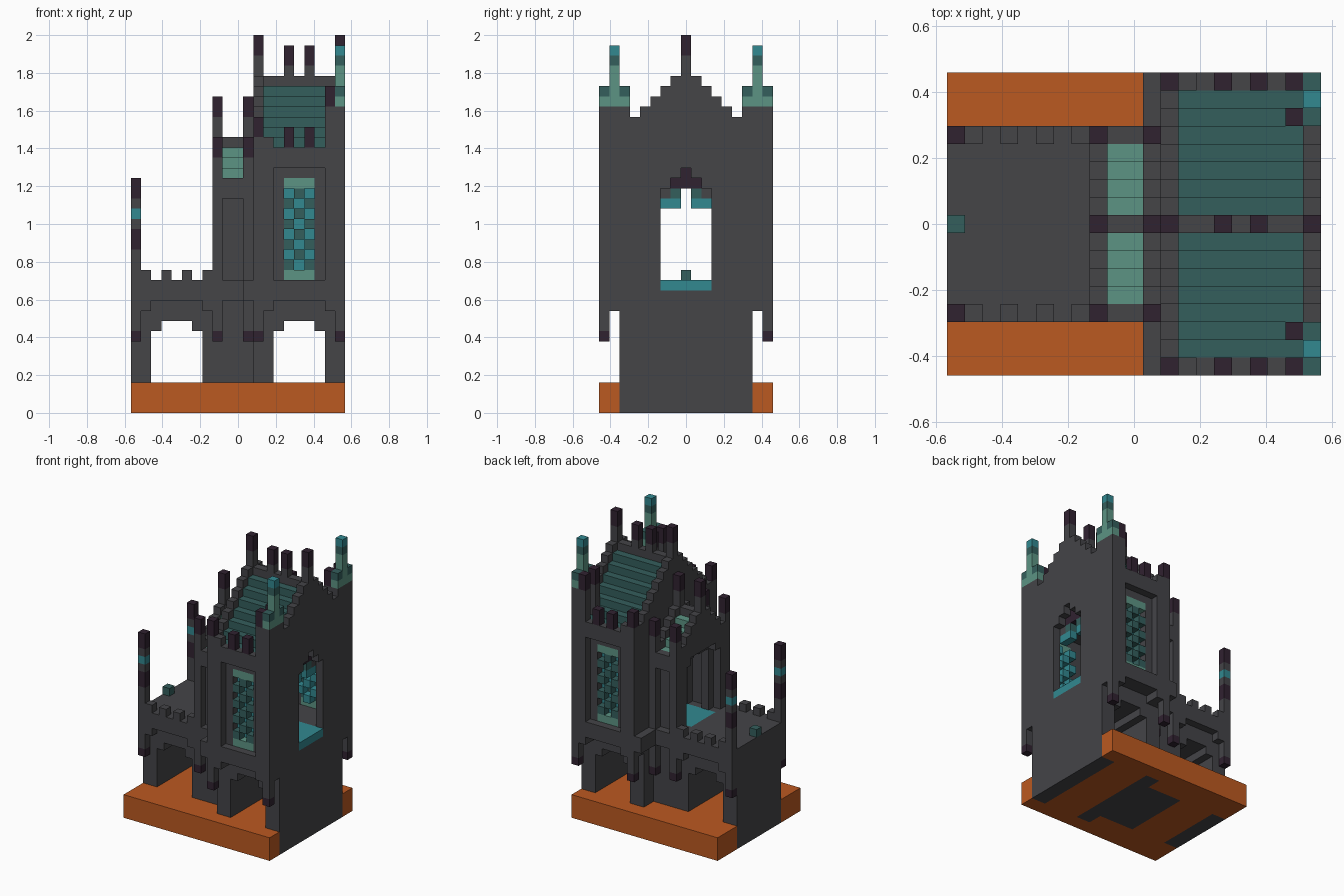
import bpy, bmesh
from mathutils import Vector

UNIT = 2 / 37                      # edge of one block
SIZE_X, SIZE_Y = 21, 17
PALETTE = {
    "stone": (0.058, 0.058, 0.064),
    "dark_plum": (0.030, 0.016, 0.030),
    "terracotta": (0.50, 0.10, 0.015),
    "pale_green": (0.107, 0.296, 0.231),
    "deep_green": (0.034, 0.112, 0.107),
    "teal": (0.032, 0.246, 0.279),
}
NAMES = list(PALETTE)
cells = {}                         # block position -> (part, colour)

cube = bpy.data.objects.get("Cube")
if cube:
    bpy.data.objects.remove(cube, do_unlink=True)


def block(part, colour, x, y, z, mirror=False):
    """Fill (or carve, when part is None) a box; ranges are (start, end) or one index."""
    x, y, z = [(r, r + 1) if isinstance(r, int) else r for r in (x, y, z)]
    for i in range(*x):
        for j in range(*y):
            for k in range(*z):
                for jj in {j, SIZE_Y - 1 - j} if mirror else {j}:
                    if part is None:
                        cells.pop((i, jj, k), None)
                    else:
                        cells[i, jj, k] = (part, colour)


def pair(part, colour, x, y, z):
    block(part, colour, x, y, z, mirror=True)


def carve(x, y, z):
    block(None, None, x, y, z, mirror=True)


def capped_post(part, x, y, z, cap):
    """Stone post with a two-block dark cap."""
    pair(part, "stone", x, y, (z, cap))
    pair(part, "dark_plum", x, y, (cap, cap + 2))


WING_Y, TOWER_Y = (4, 13), (2, 15)

# Base slab, with the piers running down through it
block("base", "terracotta", (0, SIZE_X), (0, SIZE_Y), (0, 3))
for x, y in (((0, 2), WING_Y), ((7, 12), WING_Y), ((12, 14), TOWER_Y), ((19, 21), TOWER_Y)):
    block("piers", "stone", x, y, (0, 9))
for x, y in ((2, WING_Y), (6, WING_Y), (14, TOWER_Y), (18, TOWER_Y)):
    block("arch_haunches", "stone", x, y, 8)

# Floors above the arches and the overhanging bands
block("wing_floor", "stone", (0, 12), WING_Y, (9, 13))
block("tower_floor", "stone", (12, 21), TOWER_Y, (9, 13))
block("wing_floor", "stone", (0, 12), (3, 14), (11, 13))
block("tower_floor", "stone", (11, 21), (0, SIZE_Y), (11, 13))
for x in ((0, 2), (7, 9), 11):
    pair("corbels", "stone", x, 3, 10)
for x in ((12, 14), (19, 21)):
    pair("corbels", "stone", x, (0, 2), 10)
for x, y in ((0, 3), (8, 3), (11, 3), (12, 0), (20, 0)):
    pair("hanging_posts", "stone", x, y, (8, 10))
    pair("hanging_posts", "dark_plum", x, y, 7)

# Wing parapet, corner posts and small deck block
for x in (1, 3, 5, 7):
    pair("wing_parapet", "stone", x, 3, 13)
pair("wing_posts", "stone", 0, 3, (13, 21))
pair("wing_posts", "dark_plum", 0, 3, (16, 18))
pair("wing_posts", "teal", 0, 3, 19)
pair("wing_posts", "dark_plum", 0, 3, (21, 23))
block("deck_block", "deep_green", 0, 8, 13)

# Middle hall with recessed side panels
block("hall_walls", "stone", (8, 12), (3, 14), (13, 23))
carve((10, 12), (5, 12), (13, 22))
carve((9, 11), 3, (13, 21))
carve(8, (5, 12), (13, 21))
carve(8, (6, 11), 21)
carve(9, (6, 11), (13, 21))
carve(9, 8, 21)

# Hall roof between two stepped gables
for j in range(4, 8):
    pair("hall_roof", "pale_green", (9, 11), j, (22, 19 + j))
    for x in (8, 11):
        pair("hall_gables", "stone", x, j, (22, 20 + j))
block("hall_ridge", "stone", (8, 12), 8, (22, 27))
for x in (8, 11):
    capped_post("hall_finials", x, 8, 27, 29)
    capped_post("hall_posts", x, 3, 23, 25)

# Hollow tower
block("tower_walls", "stone", (12, 21), (0, SIZE_Y), (13, 26))
carve((13, 20), (2, 15), (13, 24))
carve(12, (6, 11), (13, 20))
carve(12, 8, (20, 22))

# Pointed end window with its tracery and sill
carve(20, (6, 11), (13, 22))
carve(20, (7, 10), 22)
carve(20, 8, 23)
block("end_tracery", "dark_plum", 19, (7, 10), 22)
block("end_tracery", "dark_plum", 19, 8, 23)
pair("end_tracery", "stone", 19, 6, 21)
pair("end_tracery", "deep_green", 19, 7, 21)
pair("end_tracery", "teal", 19, (6, 8), 20)
block("inner_floor", "teal", (8, 21), (6, 11), 12)

# Tall side windows filled with a two-level chequer
carve((14, 19), 0, (13, 24))
carve((15, 18), 1, (13, 23))
for z in (13, 22):
    pair("side_windows", "pale_green", (15, 18), 1, z)
for i in range(15, 18):
    for k in range(14, 22):
        raised = (i + k) % 2
        pair("side_windows", "deep_green" if raised else "teal", i, 1 if raised else 2, k)

# Tower roof between two stepped gables
for j in range(1, 8):
    pair("tower_roof", "deep_green", (13, 20), j, (25, 25 + j))
    for x in (12, 20):
        pair("tower_gables", "stone", x, j, (25, 26 + j))
block("tower_ridge", "stone", (12, 21), 8, (25, 33))
for x in (12, 20):
    capped_post("tower_finials", x, 8, 33, 35)
for x in (15, 17):
    capped_post("ridge_posts", x, 8, 33, 34)
    capped_post("eave_posts", x, 0, 26, 26)
capped_post("eave_posts", 12, 0, 26, 27)
pair("eave_posts", "stone", 13, 0, 26)

# Corner turrets
for y in (0, 2):
    capped_post("turret_posts", 19, y, 26, 30)
pair("turrets", "stone", 20, (0, 3), (26, 30))
pair("turrets", "pale_green", 20, (0, 3), (30, 32))
for y in (0, 2):
    pair("turrets", "deep_green", 20, y, 31)
pair("turrets", "pale_green", 20, 1, (32, 34))
pair("turrets", "deep_green", 20, 1, 34)
pair("turrets", "teal", 20, 1, 35)

# Materials
materials = []
for name, rgb in PALETTE.items():
    mat = bpy.data.materials.new(name)
    mat.use_nodes = True
    mat.diffuse_color = (*rgb, 1)
    shader = next(n for n in mat.node_tree.nodes if n.type == "BSDF_PRINCIPLED")
    shader.inputs["Base Color"].default_value = (*rgb, 1)
    shader.inputs["Roughness"].default_value = 0.9
    materials.append(mat)


def build(part):
    """Turn the exposed block sides of one part into a clean mesh object."""
    bm = bmesh.new()
    verts = {}

    def corner(p):
        if p not in verts:
            verts[p] = bm.verts.new(
                ((p[0] - SIZE_X / 2) * UNIT, (p[1] - SIZE_Y / 2) * UNIT, p[2] * UNIT))
        return verts[p]

    for pos, (owner, colour) in cells.items():
        if owner != part:
            continue
        for axis in range(3):
            u, v = (axis + 1) % 3, (axis + 2) % 3
            for side in (0, 1):
                near = list(pos)
                near[axis] += 1 if side else -1
                if tuple(near) in cells:
                    continue
                ring = []
                for du, dv in ((0, 0), (1, 0), (1, 1), (0, 1)):
                    p = list(pos)
                    p[axis] += side
                    p[u] += du
                    p[v] += dv
                    ring.append(corner(tuple(p)))
                face = bm.faces.new(ring if side else ring[::-1])
                face.material_index = NAMES.index(colour)
    bmesh.ops.dissolve_limit(bm, angle_limit=0.01, verts=bm.verts[:],
                             edges=bm.edges[:], delimit={"MATERIAL"})
    mesh = bpy.data.meshes.new(part)
    bm.to_mesh(mesh)
    bm.free()
    for mat in materials:
        mesh.materials.append(mat)
    bpy.context.collection.objects.link(bpy.data.objects.new(part, mesh))


for part in dict.fromkeys(owner for owner, _ in cells.values()):
    build(part)
